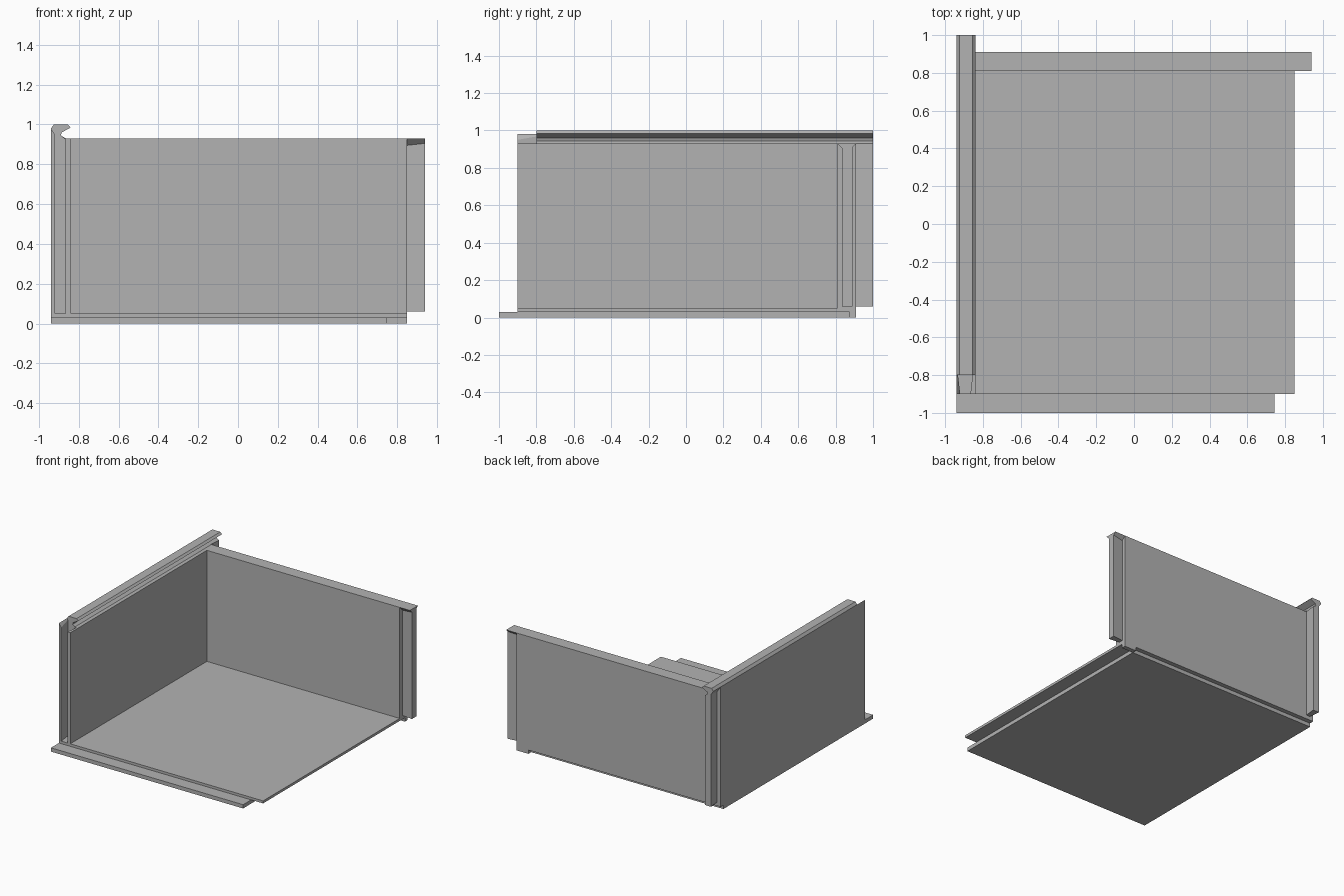
import bpy
import bmesh
from mathutils import Vector

cube = bpy.data.objects.get("Cube")
if cube:
    bpy.data.objects.remove(cube, do_unlink=True)

grey = bpy.data.materials.new("plain grey")
grey.use_nodes = True
COLOUR = (0.45, 0.45, 0.45, 1)
grey.diffuse_color = COLOUR
grey.node_tree.nodes["Principled BSDF"].inputs["Base Color"].default_value = COLOUR


def loft(name, axis, start, end, first, last=None):
    """Solid between two matching sections, given as (x or y, z) points."""
    bm = bmesh.new()

    def ring(section, d):
        return [bm.verts.new(Vector((d, a, z) if axis == "x" else (a, d, z)))
                for a, z in section]

    r0, r1 = ring(first, start), ring(last or first, end)
    n = len(r0)
    bm.faces.new(r0)
    bm.faces.new(r1[::-1])
    for i in range(n):
        j = (i + 1) % n
        bm.faces.new((r0[i], r1[i], r1[j], r0[j]))
    bmesh.ops.recalc_face_normals(bm, faces=bm.faces)
    mesh = bpy.data.meshes.new(name)
    bm.to_mesh(mesh)
    bm.free()
    mesh.materials.append(grey)
    obj = bpy.data.objects.new(name, mesh)
    bpy.context.collection.objects.link(obj)
    return obj


def rect(a0, a1, z0, z1):
    return [(a0, z0), (a1, z0), (a1, z1), (a0, z1)]


# Outline of the body
LEFT, INNER, RIGHT, TIP = -0.94, -0.84, 0.85, 0.94
FRONT, BACK_IN, BACK = -0.9, 0.81, 0.91
FLOOR, TOP = 0.05, 0.93
STEP = 0.03

# Floor: two offset layers forming lap joints, with a small corner foot
loft("floor_upper", "y", FRONT, BACK, rect(LEFT, RIGHT, STEP, FLOOR))
loft("floor_lower", "y", -1, 0.875, rect(LEFT, 0.745, 0, STEP))
loft("floor_corner_foot", "y", 0.875, BACK, rect(0.745, RIGHT, 0, STEP))

# Side wall with the hooked rail along its top
hook = [(-0.89, 0.945), (-0.885, 0.96), (INNER, 0.985), (-0.855, 1), (-0.925, 1)]
wall = [(LEFT, FLOOR), (INNER, FLOOR), (INNER, TOP), (-0.87, TOP)] + hook + [(LEFT, 0.98)]
loft("side_wall", "y", -0.8, BACK, wall)


# Cheeks of the dovetail slot at the front of the side wall
def outer_cheek(x):
    return [(LEFT, FLOOR), (x, FLOOR), (x, 0.98 - 1.5 * (x - LEFT)), (LEFT, 0.98)]


loft("slot_outer_cheek", "y", FRONT, -0.8, outer_cheek(-0.92), outer_cheek(-0.932))
loft("slot_inner_cheek", "y", FRONT, -0.8,
     rect(-0.866, INNER, FLOOR, TOP), rect(-0.855, INNER, FLOOR, TOP))


# Dovetail tongue and rail end at the back of the side wall
def rail_tongue(outer, inner):
    return ([(outer, 0.06), (inner, 0.06), (inner, TOP)] + hook
            + [(LEFT, 0.98), (outer, 0.98 - 1.5 * (outer - LEFT))])


loft("side_wall_tongue", "y", BACK, 1, rail_tongue(-0.91, -0.875), rail_tongue(-0.92, -0.866))

# Back wall
loft("back_wall", "x", INNER, RIGHT, rect(BACK_IN, BACK, FLOOR, TOP))


# Flared dovetail tongue at the end of the back wall
def flared_tongue(a, b):
    return [(a, 0.06), (b, 0.06), (b, TOP - (BACK - b)), (BACK, TOP),
            (BACK_IN, TOP), (a, TOP - (a - BACK_IN))]


loft("back_wall_tongue", "x", RIGHT, TIP, flared_tongue(0.845, 0.88), flared_tongue(0.835, 0.89))
